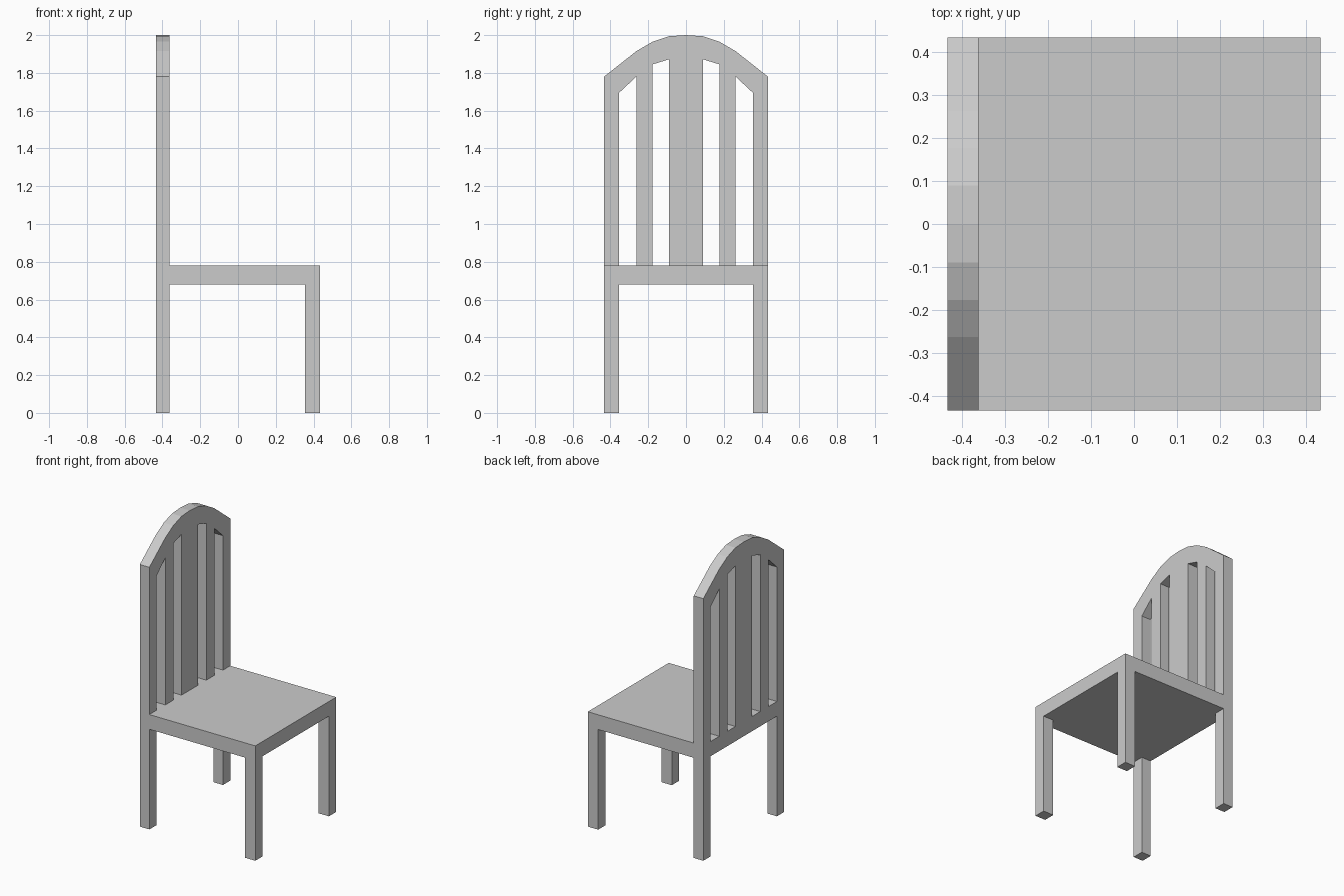
import bpy, bmesh

if "Cube" in bpy.data.objects:
    bpy.data.objects.remove(bpy.data.objects["Cube"])

W = 0.434            # half width of the chair
IN = 0.356           # inner edge of posts and legs
BACK = -0.362        # front face of the backrest
SEAT_LO, SEAT_HI = 0.68, 0.78


def finish(name, bm):
    bmesh.ops.recalc_face_normals(bm, faces=bm.faces)
    mesh = bpy.data.meshes.new(name)
    bm.to_mesh(mesh)
    bm.free()
    obj = bpy.data.objects.new(name, mesh)
    bpy.context.collection.objects.link(obj)
    return obj


def box(name, x0, x1, y0, y1, z0, z1):
    bm = bmesh.new()
    bmesh.ops.create_cube(bm, size=1)
    for v in bm.verts:
        v.co.x = x0 if v.co.x < 0 else x1
        v.co.y = y0 if v.co.y < 0 else y1
        v.co.z = z0 if v.co.z < 0 else z1
    return finish(name, bm)


def extruded_profile(name, points, x0, x1):
    bm = bmesh.new()
    face = bm.faces.new([bm.verts.new((x0, y, z)) for y, z in points])
    side = bmesh.ops.extrude_face_region(bm, geom=[face], use_keep_orig=True)
    for v in side["geom"]:
        if isinstance(v, bmesh.types.BMVert):
            v.co.x = x1
    return finish(name, bm)


# Seat slab
box("seat", -W, W, -W, W, SEAT_LO, SEAT_HI)

# Four square legs
for side, s in (("right", -1), ("left", 1)):
    y0, y1 = sorted((s * IN, s * W))
    box(f"front_leg_{side}", IN, W, y0, y1, 0, SEAT_LO)
    box(f"back_leg_{side}", -W, BACK, y0, y1, 0, SEAT_LO)

# Arched backrest: one panel with posts, slats and crest, mirrored half profile
arch = [(W, 1.78), (0.263, 1.915), (0.177, 1.965), (0.089, 1.994)]
gaps = [(0.089, SEAT_HI), (0.089, 1.872), (0.177, 1.845), (0.177, SEAT_HI),
        (0.263, SEAT_HI), (0.263, 1.78), (IN, 1.693), (IN, SEAT_HI)]
half = gaps + [(W, SEAT_HI)] + arch
outline = half + [(0, 2.0)] + [(-y, z) for y, z in reversed(half)]
extruded_profile("backrest", outline, -W, BACK)
